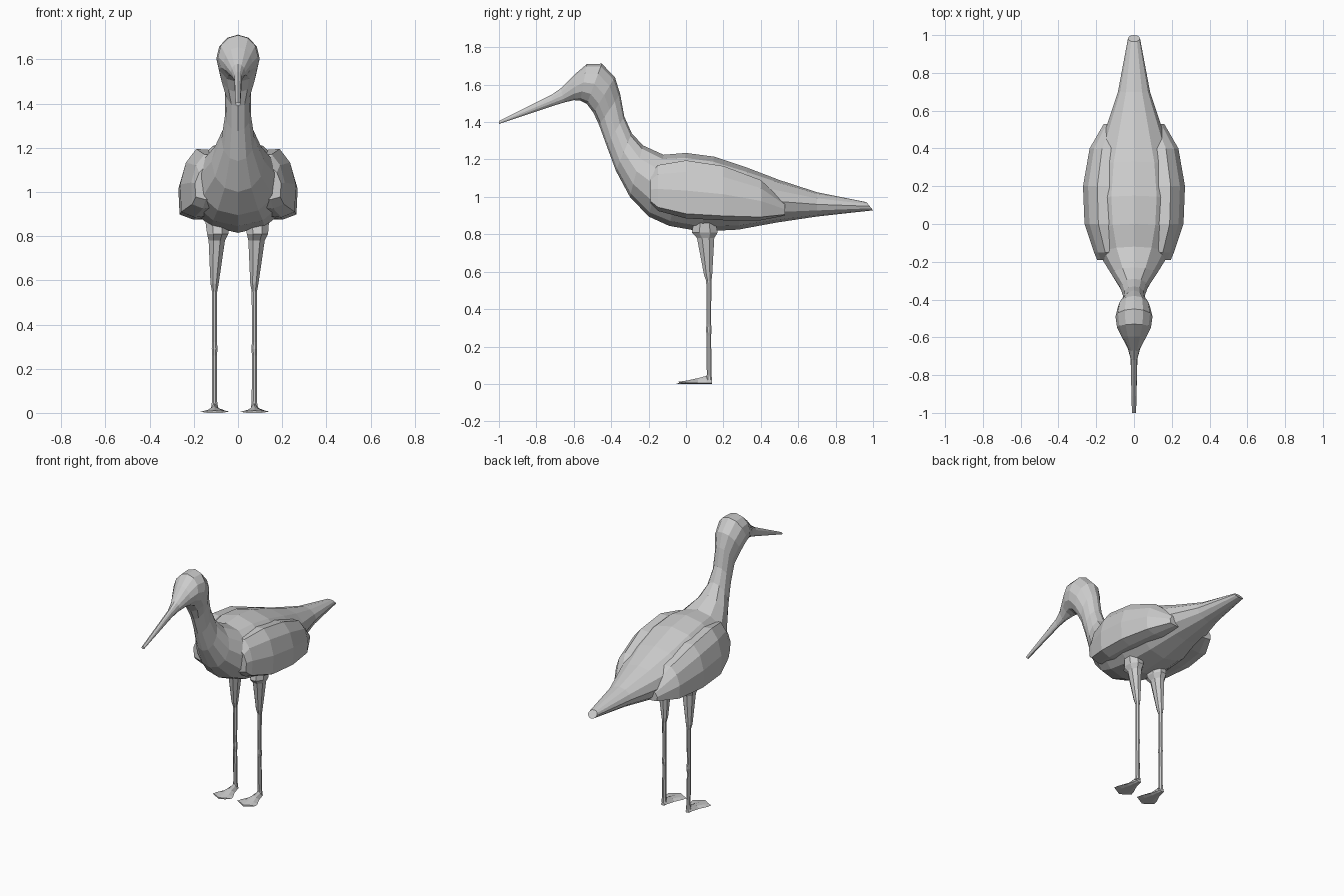
import bpy, bmesh
from math import sin, cos, pi


def loft(name, rings):
    """Skin a list of equal-length point rings and cap both ends."""
    bm = bmesh.new()
    rows = [[bm.verts.new(p) for p in r] for r in rings]
    n = len(rows[0])
    for a, b in zip(rows, rows[1:]):
        for i in range(n):
            j = (i + 1) % n
            bm.faces.new((a[i], a[j], b[j], b[i]))
    bm.faces.new(rows[0])
    bm.faces.new(rows[-1])
    bmesh.ops.recalc_face_normals(bm, faces=bm.faces)
    me = bpy.data.meshes.new(name)
    bm.to_mesh(me)
    bm.free()
    ob = bpy.data.objects.new(name, me)
    bpy.context.collection.objects.link(ob)
    return ob


def slanted_ring(ty, tz, by, bz, hw, n=12):
    """Oval between a top point and a bottom point, half width hw."""
    pts = []
    for i in range(n):
        a = 2 * pi * i / n
        t = (1 + cos(a)) / 2
        pts.append((hw * sin(a), by + (ty - by) * t, bz + (tz - bz) * t))
    return pts


def level_ring(cx, cy, z, rx, ry, n=8):
    return [(cx + rx * cos(2 * pi * (i + .5) / n),
             cy + ry * sin(2 * pi * (i + .5) / n), z) for i in range(n)]


# bill, head, neck, trunk and tail: top y, z, bottom y, z, half width
profile = [
    (-1.0, 1.405, -1.0, 1.39, .011),
    (-.72, 1.545, -.71, 1.487, .018),
    (-.67, 1.58, -.65, 1.505, .032),
    (-.595, 1.655, -.60, 1.517, .065),
    (-.53, 1.71, -.565, 1.515, .09),
    (-.45, 1.712, -.53, 1.497, .098),
    (-.38, 1.64, -.495, 1.45, .085),
    (-.352, 1.55, -.465, 1.385, .06),
    (-.33, 1.43, -.425, 1.275, .058),
    (-.29, 1.34, -.375, 1.14, .075),
    (-.23, 1.275, -.30, 1.00, .12),
    (-.12, 1.225, -.20, .895, .185),
    (0, 1.235, -.09, .845, .225),
    (.15, 1.215, .08, .815, .24),
    (.33, 1.155, .28, .825, .215),
    (.50, 1.09, .48, .862, .155),
    (.70, 1.025, .70, .895, .085),
    (.965, .972, 1.0, .928, .032),
]
loft("body", [slanted_ring(*p) for p in profile])

# folded wings: y, half width, top z, bottom z
wing = [
    (-.19, .195, 1.12, .965),
    (-.15, .212, 1.17, .925),
    (0, .262, 1.195, .885),
    (.20, .27, 1.165, .875),
    (.40, .235, 1.09, .875),
    (.53, .16, .97, .90),
]
for side, label in ((-1, "right"), (1, "left")):
    rings = []
    for y, w, t, b in wing:
        h = t - b
        sec = [(.4 * w, t - .02 * h), (.72 * w, t), (.9 * w, t - .2 * h),
               (w, t - .52 * h), (.98 * w, b + .08 * h), (.75 * w, b),
               (.4 * w, b + .03 * h)]
        rings.append([(side * x, y, z) for x, z in sec])
    loft(label + "_wing", rings)

# legs and webbed feet
for cx, label in ((-.106, "right"), (.074, "left")):
    loft(label + "_leg", [
        level_ring(cx + .012, .10, .88, .06, .06),
        level_ring(cx + .014, .10, .81, .052, .075),
        level_ring(cx + .010, .105, .78, .04, .05),
        level_ring(cx, .118, .585, .02, .024),
        level_ring(cx, .122, .55, .013, .015),
        level_ring(cx, .122, .32, .012, .013),
        level_ring(cx, .122, .29, .014, .017),
        level_ring(cx, .122, .26, .012, .013),
        level_ring(cx, .124, .05, .013, .014),
        level_ring(cx, .124, .02, .018, .016),
    ])
    # foot sections: heel, mid, toe line; side toes sit behind the middle one
    foot = []
    for y, hw, top, sweep in ((.138, .015, .022, 0), (.11, .022, .043, 0),
                              (.06, .035, .030, .005),
                              (.005, .06, .018, .01), (-.052, .068, .010, .035)):
        foot.append([(cx - hw, y + sweep, .006), (cx - .5 * hw, y + sweep * .6, top * .65 + .002),
                     (cx, y, top), (cx + .5 * hw, y + sweep * .6, top * .65 + .002),
                     (cx + hw, y + sweep, .006), (cx + .5 * hw, y + sweep * .6, 0),
                     (cx, y, 0), (cx - .5 * hw, y + sweep * .6, 0)])
    loft(label + "_foot", foot)
